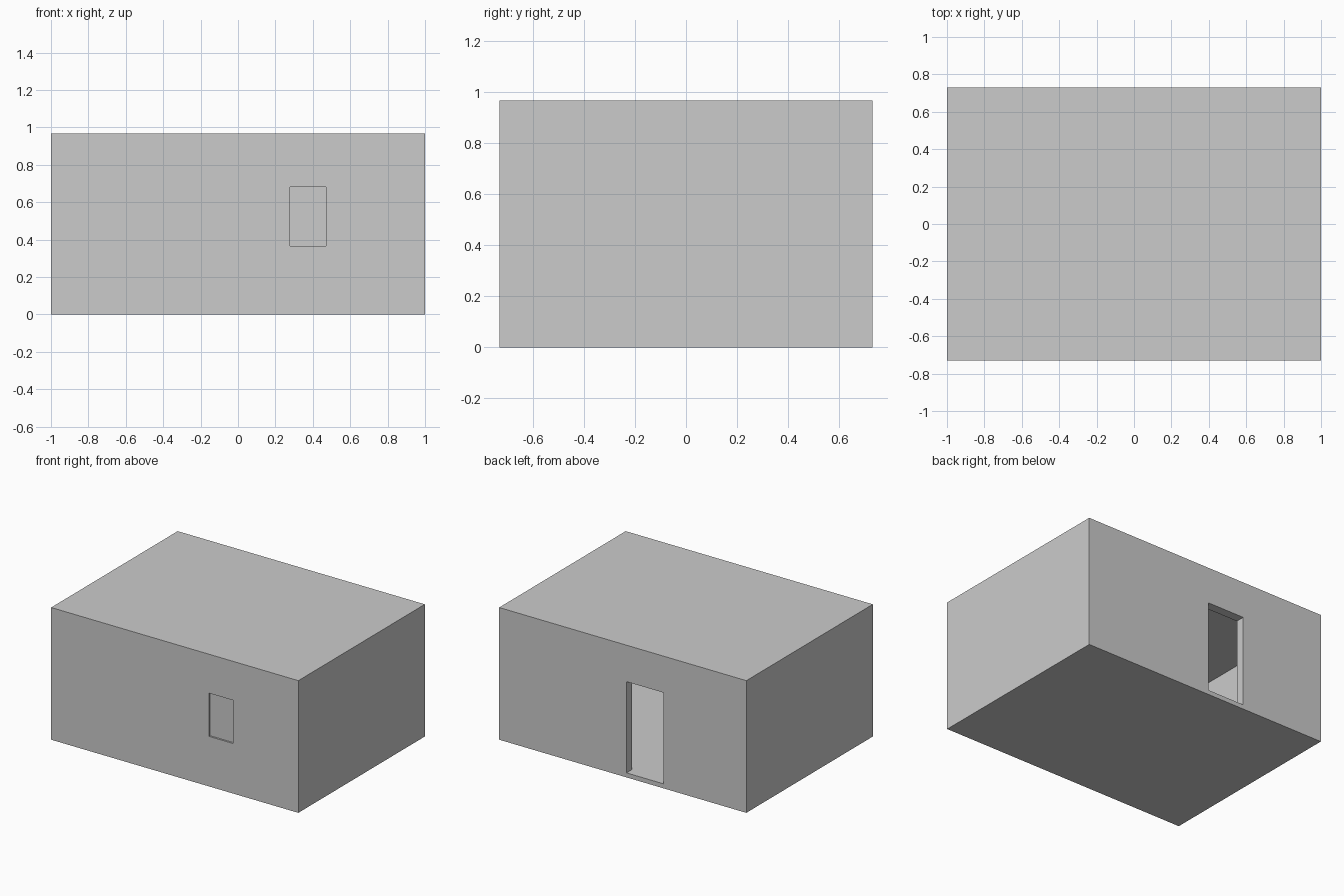
import bpy

if "Cube" in bpy.data.objects:
    bpy.data.objects.remove(bpy.data.objects["Cube"])

T = 0.066                      # wall and ceiling thickness
HX, HY, H = 1.0, 0.731, 0.967  # half width, half depth, height
FLOOR = 0.033                  # floor top


def box(name, lo, hi):
    """Box between two opposite corners."""
    bpy.ops.mesh.primitive_cube_add(size=1)
    ob = bpy.context.object
    ob.name = name
    for v in ob.data.vertices:
        v.co = [a + (c + 0.5) * (b - a) for a, b, c in zip(lo, hi, v.co)]
    return ob


def cut(target, cutter):
    """Subtract the cutter and remove it."""
    mod = target.modifiers.new("cut", 'BOOLEAN')
    mod.operation = 'DIFFERENCE'
    mod.solver = 'EXACT'
    mod.object = cutter
    bpy.context.view_layer.objects.active = target
    bpy.ops.object.modifier_apply(modifier=mod.name)
    bpy.data.objects.remove(cutter)


# Hollow room shell: floor, walls and flat roof in one piece
room = box("room_shell", (-HX, -HY, 0), (HX, HY, H))
cut(room, box("interior", (-HX + T, -HY + T, FLOOR), (HX - T, HY - T, H - T)))

# Doorway through the back wall, level with the floor
cut(room, box("doorway", (-0.33, HY - T - 0.05, FLOOR), (-0.03, HY + 0.1, 0.70)))

# Window opening in the front wall with a slightly recessed pane
WX, WZ, RECESS = (0.278, 0.471), (0.366, 0.682), 0.013
cut(room, box("window_opening", (WX[0], -HY - 0.1, WZ[0]), (WX[1], -HY + T + 0.05, WZ[1])))
box("window_pane", (WX[0], -HY + RECESS, WZ[0]), (WX[1], -HY + T - RECESS, WZ[1]))
